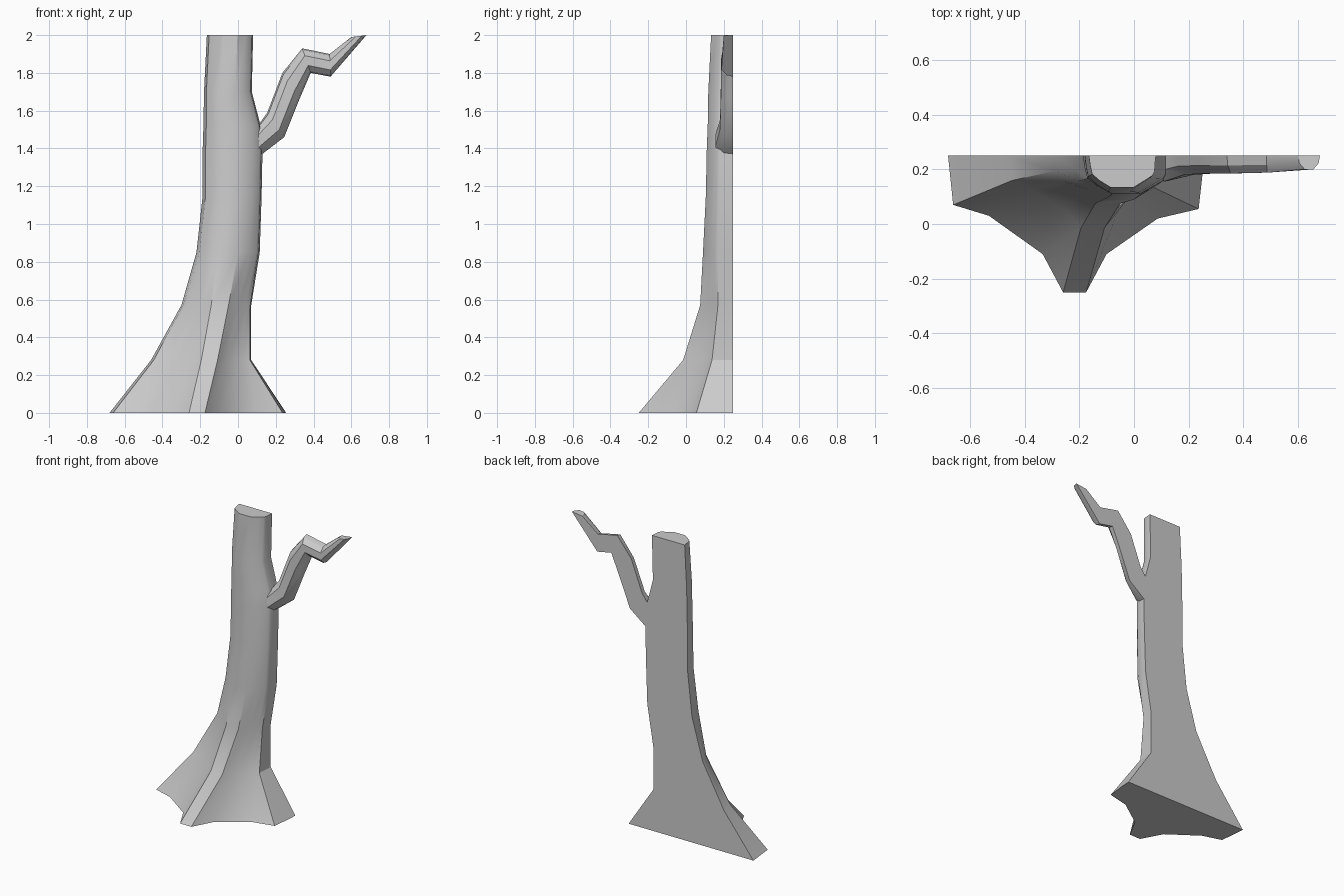
import bpy, bmesh, math
from mathutils import Vector

if "Cube" in bpy.data.objects:
    bpy.data.objects.remove(bpy.data.objects["Cube"])

BACK = 0.25  # plane of the flat back


def loft(name, rings):
    """Skin closed rings of points into a capped solid with angle-based smoothing."""
    bm = bmesh.new()
    loops = [[bm.verts.new(p) for p in ring] for ring in rings]
    n = len(loops[0])
    for a, b in zip(loops, loops[1:]):
        for i in range(n):
            j = (i + 1) % n
            bm.faces.new((a[i], a[j], b[j], b[i]))
    bm.faces.new(loops[0][::-1])
    bm.faces.new(loops[-1])
    bmesh.ops.recalc_face_normals(bm, faces=bm.faces)
    mesh = bpy.data.meshes.new(name)
    bm.to_mesh(mesh)
    bm.free()
    obj = bpy.data.objects.new(name, mesh)
    bpy.context.collection.objects.link(obj)
    bpy.ops.object.select_all(action='DESELECT')
    obj.select_set(True)
    bpy.context.view_layer.objects.active = obj
    bpy.ops.object.shade_smooth_by_angle(angle=math.radians(32))
    return obj


# Trunk sections: (fraction across, fraction of depth), rooted base and faceted top
root = [(0, 0), (.02, .36), (.16, .44), (.37, .72), (.45, 1), (.54, 1),
        (.62, .72), (.82, .46), (.98, .39), (.995, .14), (1, 0)]
stem = [(0, 0), (.02, .3), (.05, .58), (.16, .78), (.33, 1), (.66, 1),
        (.84, .77), (.95, .62), (.98, .5), (.99, .2), (1, 0)]

# z, left x, right x, front y, stem blend, ridge shift to the right
levels = [(0, -.68, .255, -.25, 0, 0),
          (.28, -.46, .07, -.015, .3, .09),
          (.57, -.30, .07, .075, .65, .06),
          (.85, -.22, .115, .09, 1, 0),
          (1.15, -.187, .125, .105, 1, 0),
          (1.40, -.187, .13, .11, 1, 0),
          (1.52, -.183, .12, .115, 1, 0),
          (1.70, -.18, .073, .118, 1, 0),
          (2.0, -.165, .08, .133, 1, 0)]


def trunk_ring(z, left, right, front, blend, shift):
    ring = []
    for r, s in zip(root, stem):
        u, v = Vector(r).lerp(Vector(s), blend)
        u += shift * 4 * u * (1 - u)
        ring.append((left + u * (right - left), BACK - v * (BACK - front), z))
    return ring


loft("trunk", [trunk_ring(*lv) for lv in levels])

# Branch stations: upper x, z, lower x, z, depth in front of the flat back
stations = [(.105, 1.52, .115, 1.36, .095),
            (.155, 1.59, .245, 1.46, .07),
            (.235, 1.80, .325, 1.66, .065),
            (.34, 1.93, .385, 1.80, .065),
            (.485, 1.90, .49, 1.78, .062),
            (.60, 1.99, .68, 2.0, .05)]
half_round = [(0, 0), (.06, .55), (.3, 1), (.7, 1), (.94, .55), (1, 0)]


def branch_ring(ux, uz, lx, lz, depth):
    return [(ux + t * (lx - ux), BACK - d * depth, uz + t * (lz - uz))
            for t, d in half_round]


loft("branch", [branch_ring(*s) for s in stations])
